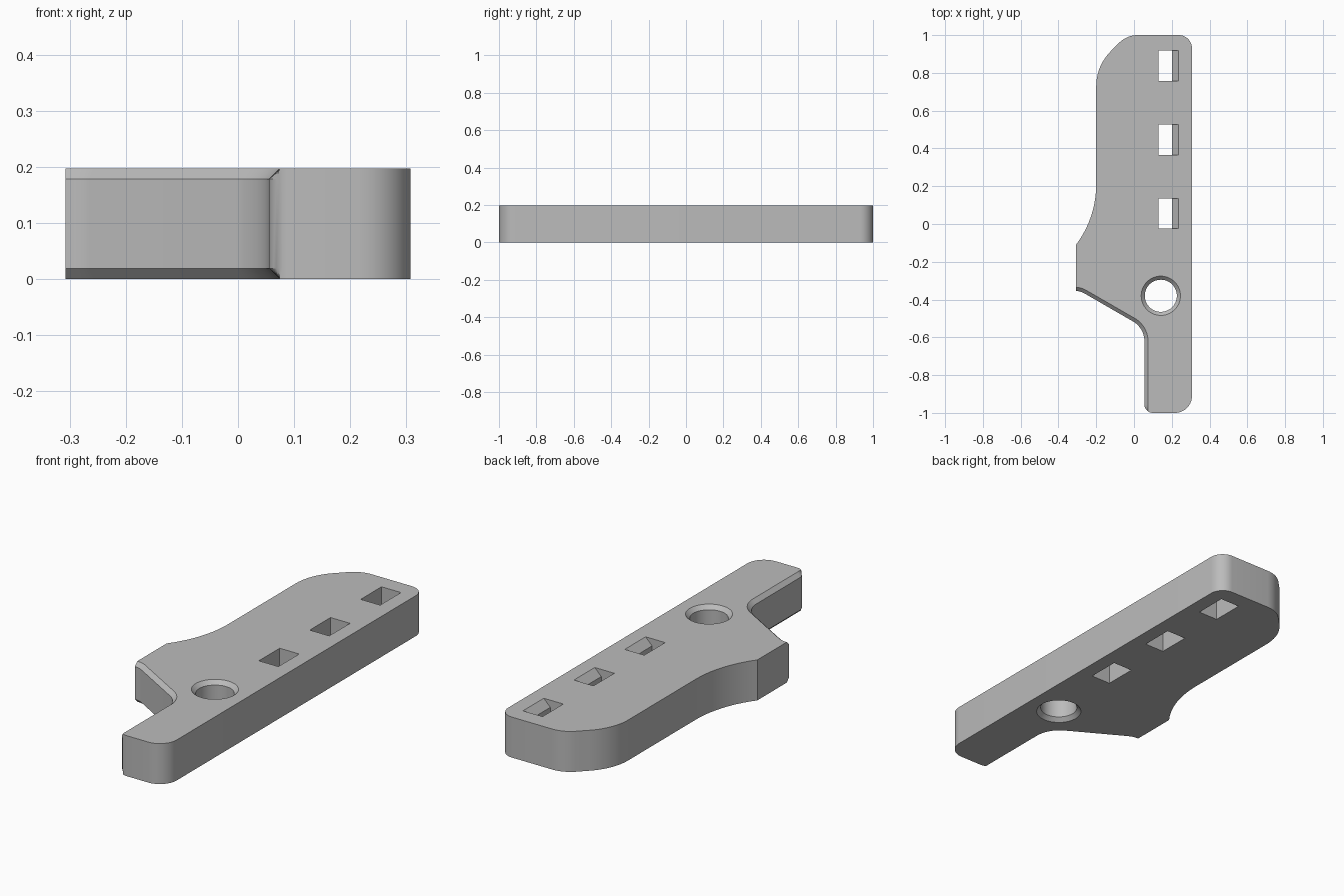
import bpy, bmesh
from math import cos, sin, radians, pi

cube = bpy.data.objects.get("Cube")
if cube:
    bpy.data.objects.remove(cube)

HEIGHT, BEVEL = 0.197, 0.019
RIGHT, LEFT, NECK = 0.307, -0.307, 0.055

grey = bpy.data.materials.new("light grey")
grey.use_nodes = True
grey.diffuse_color = (0.5, 0.5, 0.5, 1)
grey.node_tree.nodes["Principled BSDF"].inputs["Base Color"].default_value = (0.5, 0.5, 0.5, 1)


def arc(cx, cy, r, start, end, steps=10):
    angles = [radians(start + (end - start) * i / steps) for i in range(steps + 1)]
    return [(cx + r * cos(a), cy + r * sin(a)) for a in angles]


def outline(inset):
    """Counterclockwise plan; inset pulls in only the bevelled notch edge."""
    pts = arc(RIGHT - 0.07, 0.93, 0.07, 0, 90)                # back right corner
    pts += arc(0.02, 0.86, 0.14, 90, 135)                     # back left shoulder
    pts += arc(0.06, 0.73, 0.26, 135, 180)
    pts += arc(-0.732, 0.21, 0.532, 0, -37)                   # flare to the tab
    pts[-1] = (LEFT, -0.11)
    pts += arc(LEFT, -0.441, 0.086 + inset, 90, 60)           # notch under the tab
    pts += arc(NECK - 0.12, -0.62, 0.12 + inset, 60, 0, 16)
    pts += [(max(x, NECK + inset), y)                         # front left corner
            for x, y in arc(NECK + 0.045, -0.955, 0.045, 180, 270)]
    pts += arc(RIGHT - 0.09, -0.91, 0.09, 270, 360)           # front right corner
    return pts


def loft(name, layers):
    """Skin a stack of equal-length 3D loops and cap both ends."""
    bm = bmesh.new()
    rings = [[bm.verts.new(p) for p in layer] for layer in layers]
    n = len(rings[0])
    for low, high in zip(rings, rings[1:]):
        for i in range(n):
            j = (i + 1) % n
            bm.faces.new((low[i], low[j], high[j], high[i]))
    bm.faces.new(rings[0])
    bm.faces.new(rings[-1])
    bmesh.ops.remove_doubles(bm, verts=bm.verts, dist=1e-5)
    bmesh.ops.recalc_face_normals(bm, faces=bm.faces)
    mesh = bpy.data.meshes.new(name)
    bm.to_mesh(mesh)
    bm.free()
    mesh.materials.append(grey)
    obj = bpy.data.objects.new(name, mesh)
    bpy.context.collection.objects.link(obj)
    return obj


# Plate body with the bevelled notch
plate = loft("plate", [[(x, y, z) for x, y in outline(inset)] for z, inset in
                       ((0, BEVEL), (BEVEL, 0), (HEIGHT - BEVEL, 0), (HEIGHT, BEVEL))])

# Round hole, countersunk on both faces
over = 0.05
hole = loft("hole_cutter", [[(x, y, z) for x, y in arc(0.142, -0.38, r, 0, 360, 64)[:-1]]
                            for z, r in ((-over, 0.085 + BEVEL + over), (BEVEL, 0.085),
                                         (HEIGHT - BEVEL, 0.085),
                                         (HEIGHT + over, 0.085 + BEVEL + over))])

# Slots, with the outer edge bevelled on both faces
ramp = 0.035
slot_profile = [(0.13, -over), (0.235 + over, -over), (0.2, ramp),
                (0.2, HEIGHT - ramp), (0.235 + over, HEIGHT + over), (0.13, HEIGHT + over)]
slots = [loft("slot_cutter", [[(x, y + side, z) for x, z in slot_profile]
                              for side in (-0.08, 0.08)])
         for y in (0.055, 0.446, 0.838)]

# Cut the openings and discard the cutters
bpy.context.view_layer.objects.active = plate
for cutter in [hole] + slots:
    cutter.hide_render = True
    mod = plate.modifiers.new("opening", "BOOLEAN")
    mod.operation, mod.solver, mod.object = "DIFFERENCE", "EXACT", cutter
    bpy.ops.object.modifier_apply(modifier=mod.name)
    bpy.data.objects.remove(cutter)

bpy.ops.object.select_all(action="DESELECT")
plate.select_set(True)
bpy.ops.object.shade_smooth_by_angle(angle=radians(25))
